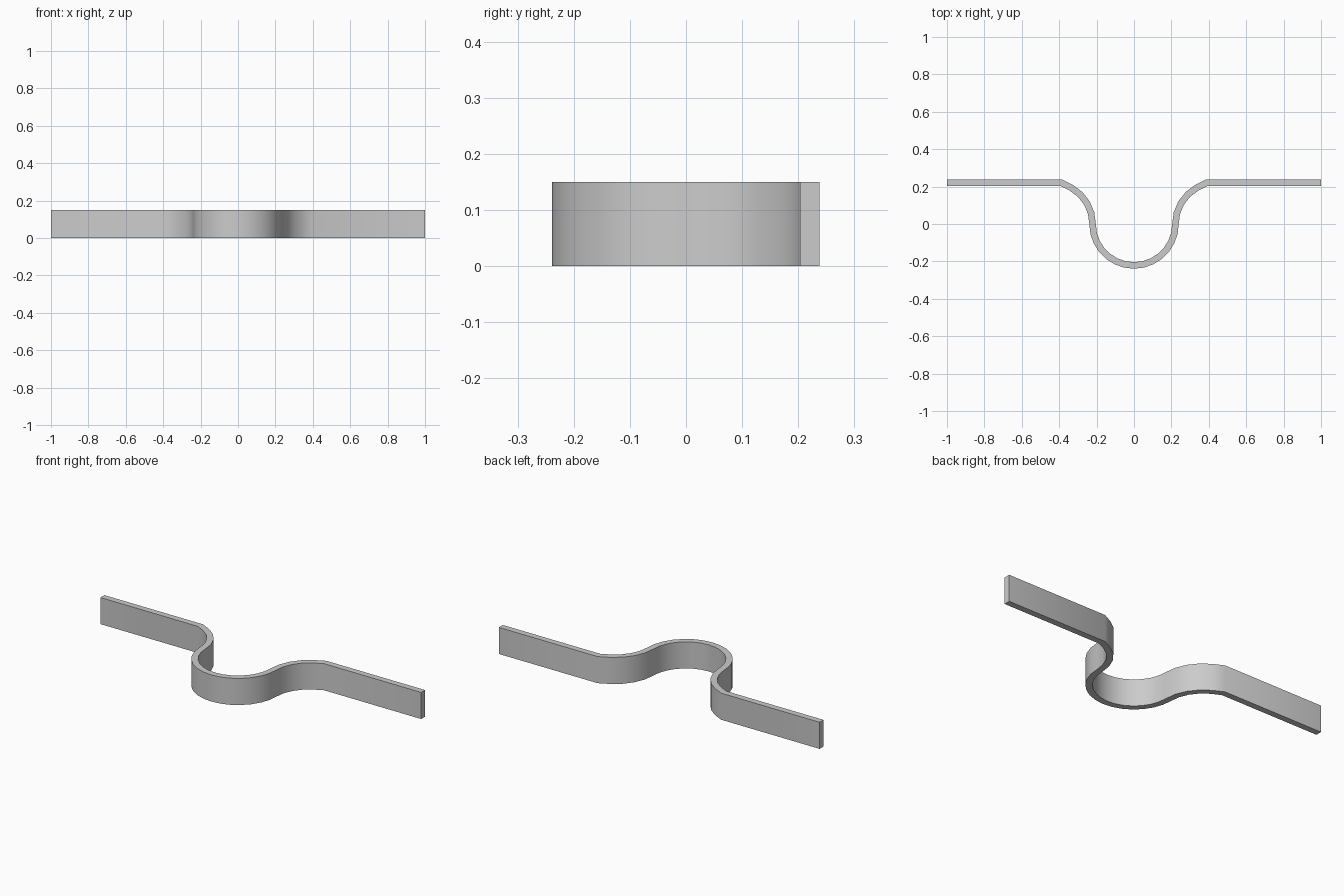
import bpy, bmesh
from math import sin, cos, radians

if "Cube" in bpy.data.objects:
    bpy.data.objects.remove(bpy.data.objects["Cube"])

HEIGHT = 0.15   # strip width along z
HALF = 0.0175   # half of strip thickness
R = 0.2215      # centre-line bend radius
R2 = 0.2215     # shoulder bend radius
CX = R + R2     # shoulder bend centre


def side(off):
    """Right half of the strip outline; off > 0 lies on the inner (upper) side."""
    pts = []
    # lower half of the central loop
    for i in range(8):
        a = radians(-90 + 90 * i / 7)
        pts.append(((R - off) * cos(a), (R - off) * sin(a)))
    # reversed shoulder bend, stopping short of tangent
    for i in range(1, 6):
        a = radians(180 - 76 * i / 5)
        r = R2 + off
        y = r * sin(a) if i < 5 else R2 + off - 0.001
        pts.append((CX + r * cos(a), y))
    # flat end tab
    pts.append((1.0, R2 + off - 0.001))
    return pts


def full(off):
    right = side(off)
    return [(-x, y) for x, y in reversed(right[1:])] + right


# bent strip: matched quads on both faces, edges and ends
bm = bmesh.new()
rings = []
for p, q in zip(full(-HALF), full(HALF)):
    rings.append([bm.verts.new(c) for c in (
        (*p, 0), (*q, 0), (*q, HEIGHT), (*p, HEIGHT))])
for a, b in zip(rings, rings[1:]):
    for k in range(4):
        n = (k + 1) % 4
        bm.faces.new((a[k], a[n], b[n], b[k]))
bm.faces.new(rings[0])
bm.faces.new(rings[-1])
bmesh.ops.recalc_face_normals(bm, faces=bm.faces)
mesh = bpy.data.meshes.new("clamp_strip")
bm.to_mesh(mesh)
bm.free()
strip = bpy.data.objects.new("clamp_strip", mesh)
bpy.context.collection.objects.link(strip)
bpy.context.view_layer.objects.active = strip
strip.select_set(True)
bpy.ops.object.shade_smooth_by_angle(angle=radians(30))
